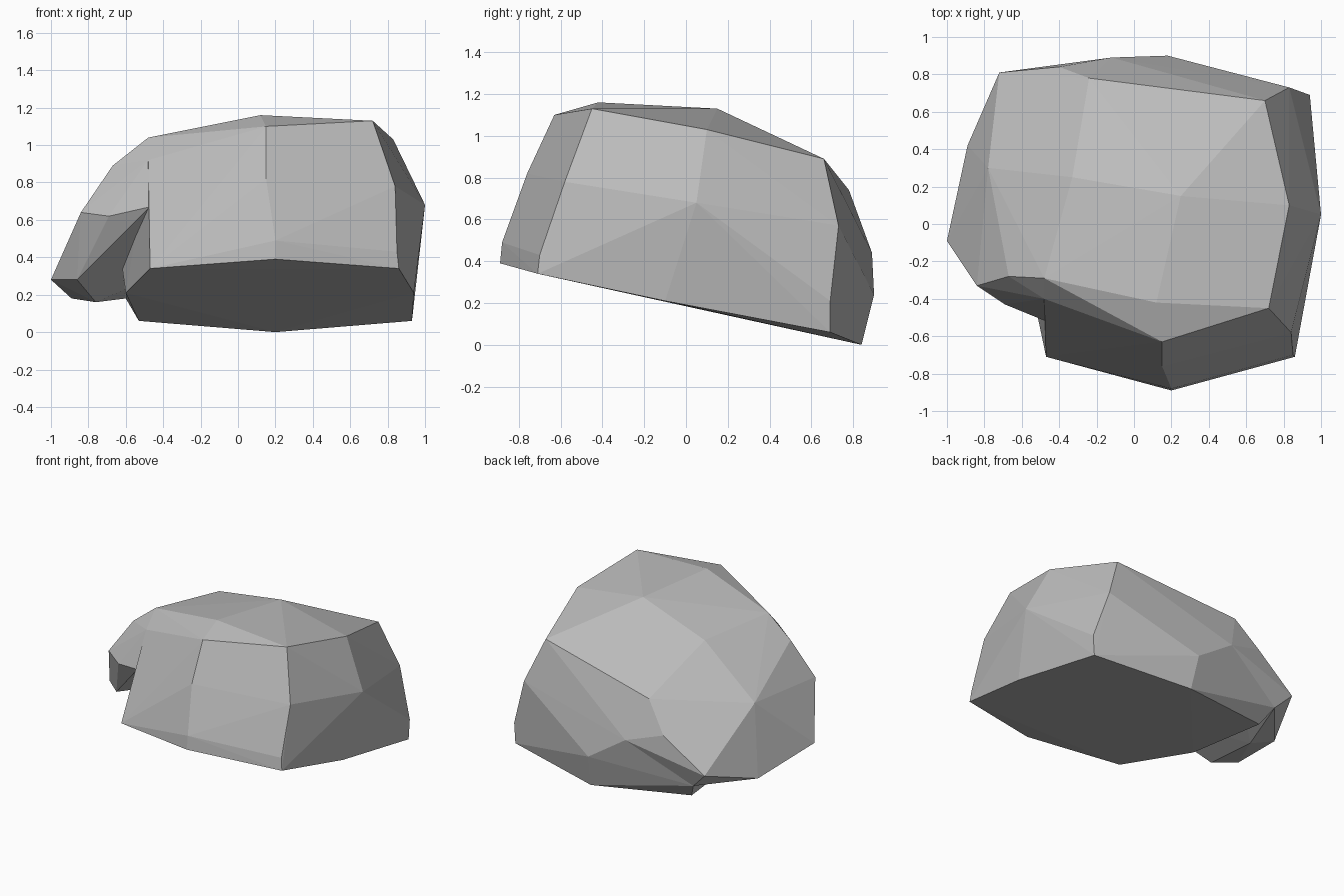
import bpy
import bmesh

# Remove the default cube only
default_cube = bpy.data.objects.get("Cube")
if default_cube:
    bpy.data.objects.remove(default_cube, do_unlink=True)


def make_material(name, colour):
    material = bpy.data.materials.new(name)
    material.use_nodes = True
    material.diffuse_color = colour
    for node in material.node_tree.nodes:
        if node.type == "BSDF_PRINCIPLED":
            node.inputs["Base Color"].default_value = colour
            node.inputs["Roughness"].default_value = 0.9
    return material


def faceted_stone(name, corners, material):
    """Wrap a set of corner points in a flat-shaded convex skin."""
    mesh = bpy.data.meshes.new(name)
    shape = bmesh.new()
    for corner in corners:
        shape.verts.new(corner)
    wrapped = bmesh.ops.convex_hull(shape, input=shape.verts[:])
    spare = {item for item in wrapped["geom_interior"] + wrapped["geom_unused"]
             if isinstance(item, bmesh.types.BMVert)}
    bmesh.ops.delete(shape, geom=list(spare), context="VERTS")
    bmesh.ops.recalc_face_normals(shape, faces=shape.faces[:])
    shape.to_mesh(mesh)
    shape.free()
    mesh.materials.append(material)
    stone = bpy.data.objects.new(name, mesh)
    bpy.context.collection.objects.link(stone)
    return stone


# Tilted flat underside, walked around its rim
underside = [
    (0.2, -0.89, 0.39), (0.86, -0.71, 0.34), (0.94, -0.1, 0.21),
    (0.93, 0.69, 0.06), (0.2, 0.84, 0), (-0.53, 0.69, 0.06),
    (-0.6, -0.09, 0.21), (-0.47, -0.71, 0.34),
]

# Front wall: left corner, centre ridge and right corner
front_wall = [
    (-0.46, -0.66, 0.43),
    (0.2, -0.88, 0.49), (0.15, -0.76, 0.82), (0.15, -0.63, 1.1),
    (0.85, -0.7, 0.43), (0.84, -0.58, 0.78), (0.72, -0.45, 1.13),
]

# Wall facing the model's left, and its rear corner
side_wall = [
    (1, 0.05, 0.68), (0.83, 0.1, 1.03),
    (0.7, 0.66, 0.89), (0.83, 0.73, 0.57), (0.94, 0.69, 0.21),
]

# Crown of the rock and the middle of the back
crown = [(0.12, -0.42, 1.16), (0.25, 0.15, 1.13)]
back_wall = [(0.18, 0.9, 0.24)]

# Corners where the body and the overhang meet
seam = [
    (-0.48, -0.29, 1.04), (-0.48, -0.4, 0.92), (-0.47, -0.52, 0.67),
    (-0.33, 0.25, 1), (-0.24, 0.78, 0.74), (-0.4, 0.84, 0.53),
    (-0.12, 0.89, 0.44), (-0.6, 0.77, 0.18), (-0.62, 0.15, 0.35),
]

# Overhang: upper shoulder, front lip, then lower edge
overhang = [
    (-0.67, -0.28, 0.89), (-0.78, 0.3, 0.67),
    (-0.84, -0.33, 0.64), (-0.69, -0.43, 0.62),
    (-1, -0.09, 0.28), (-0.86, -0.21, 0.28), (-0.76, 0.32, 0.16),
    (-0.89, 0.42, 0.18), (-0.72, 0.81, 0.3),
]

stone_grey = make_material("stone grey", (0.5, 0.5, 0.5, 1))
faceted_stone("rock_body",
              underside + front_wall + side_wall + crown + back_wall + seam,
              stone_grey)
faceted_stone("rock_overhang", seam + overhang, stone_grey)
